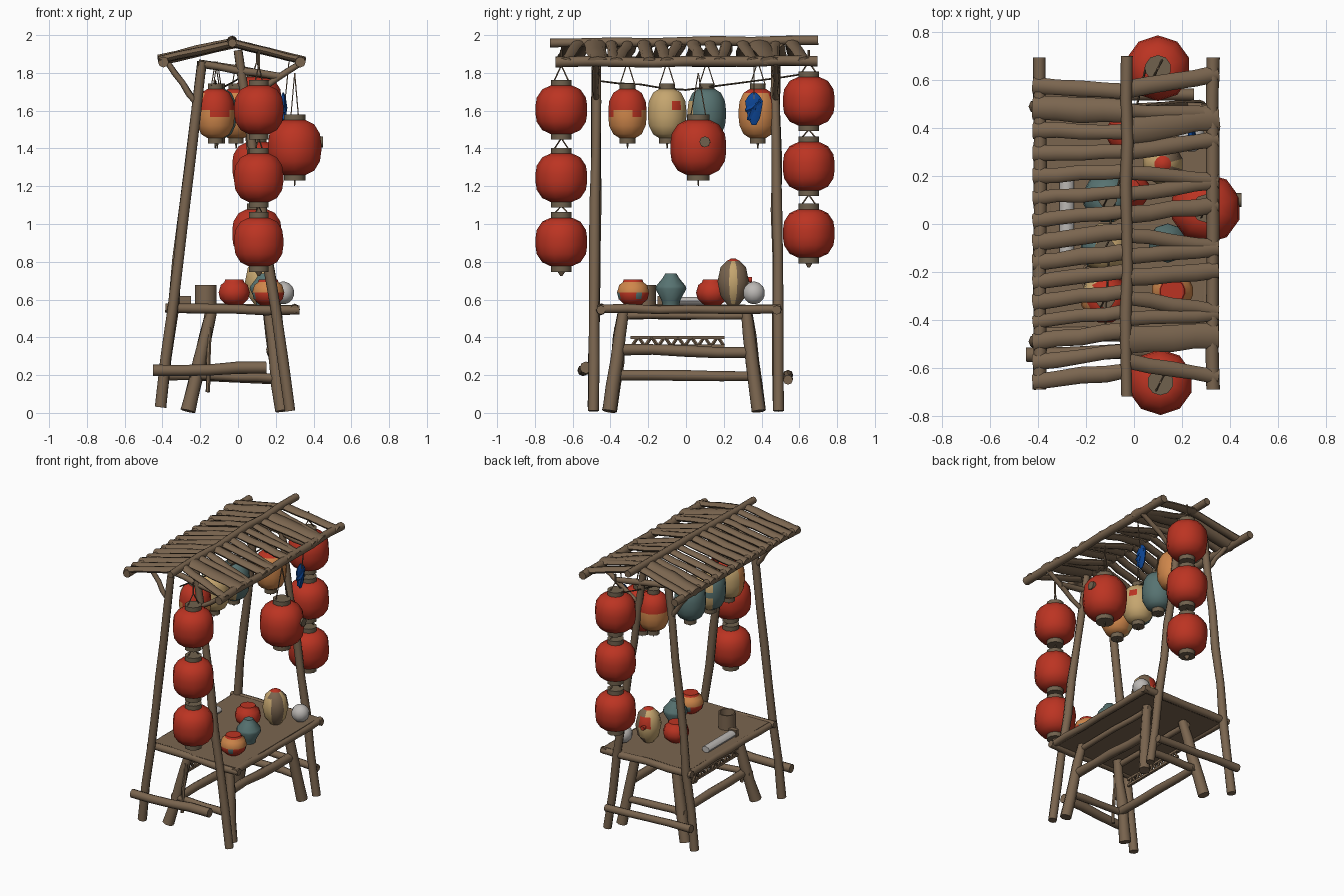
import bpy, bmesh, math, random
from mathutils import Vector

if "Cube" in bpy.data.objects:
    bpy.data.objects.remove(bpy.data.objects["Cube"])

random.seed(4)


def mat(name, c):
    m = bpy.data.materials.new(name)
    m.diffuse_color = (*c, 1)
    m.use_nodes = True
    m.node_tree.nodes["Principled BSDF"].inputs["Base Color"].default_value = m.diffuse_color
    return m


WOOD = mat("brown wood", (0.195, 0.130, 0.078))
RED = mat("red paper", (0.50, 0.034, 0.016))
ORANGE = mat("orange paper", (0.62, 0.24, 0.07))
YELLOW = mat("straw yellow", (0.56, 0.38, 0.16))
TEAL = mat("dull teal", (0.095, 0.17, 0.165))
BLUE = mat("deep blue", (0.004, 0.06, 0.30))
GREY = mat("pale grey", (0.50, 0.48, 0.46))
CAP = mat("grey brown rim", (0.16, 0.12, 0.075))
ROPE = mat("dark rope", (0.09, 0.065, 0.04))


def finish(name, bm, mats):
    bmesh.ops.recalc_face_normals(bm, faces=bm.faces)
    me = bpy.data.meshes.new(name)
    bm.to_mesh(me)
    bm.free()
    for m in mats:
        me.materials.append(m)
    ob = bpy.data.objects.new(name, me)
    bpy.context.collection.objects.link(ob)
    return ob


def skin(bm, rings):
    """Join rings of vertices into a closed, capped tube."""
    n = len(rings[0])
    for a, b in zip(rings, rings[1:]):
        for i in range(n):
            bm.faces.new((a[i], a[(i + 1) % n], b[(i + 1) % n], b[i]))
    bm.faces.new(rings[0][::-1])
    bm.faces.new(rings[-1])


def log(name, a, b, r=0.025, r2=None, segs=4, sides=8, wob=0.005, m=WOOD, flat=1):
    """Slightly crooked pole from a to b; flat squashes it vertically."""
    a, b = Vector(a), Vector(b)
    d = (b - a).normalized()
    u = d.cross(Vector((0, 0, 1))) if abs(d.z) < .9 else d.orthogonal()
    u.normalize()
    v = d.cross(u)
    r2 = r if r2 is None else r2
    bm, rings = bmesh.new(), []
    for k in range(segs + 1):
        t = k / segs
        c = a.lerp(b, t)
        if 0 < k < segs:
            c = c + (u * random.uniform(-1, 1) + v * random.uniform(-1, 1) * flat) * wob
        rad = (r + (r2 - r) * t) * (1 + random.uniform(-1, 1) * wob * 15)
        rings.append([bm.verts.new(c + (u * math.cos(w) + v * math.sin(w) * flat) * rad)
                      for w in (2 * math.pi * i / sides for i in range(sides))])
    skin(bm, rings)
    return finish(name, bm, [m])


def lathe(name, loc, profile, mats, rule=None, sides=10, sx=1):
    """Turned shape; rule(centre) picks the material of each face; sx squashes it in x."""
    bm, rings = bmesh.new(), []
    for r, z in profile:
        rings.append([bm.verts.new((loc[0] + r * sx * math.cos(w), loc[1] + r * math.sin(w), loc[2] + z))
                      for w in (2 * math.pi * (i + .5) / sides for i in range(sides))])
    skin(bm, rings)
    if rule:
        for f in bm.faces:
            f.material_index = rule(f.calc_center_median() - Vector(loc))
    return finish(name, bm, mats)


def box(name, lo, hi, m):
    bm = bmesh.new()
    bmesh.ops.create_cube(bm, size=1)
    for v in bm.verts:
        v.co = [(lo[i] + hi[i]) / 2 + v.co[i] * (hi[i] - lo[i]) for i in range(3)]
    return finish(name, bm, [m])


BODY = [(.42, -1), (.74, -.84), (.95, -.5), (1, -.15), (1, .15), (.95, .5), (.74, .84), (.42, 1)]


def lantern(name, x, y, z, r, h, mats, top, rule=None, sides=10):
    lathe(name, (x, y, z), [(a * r, b * h) for a, b in BODY], mats, rule, sides)
    for s in (-1, 1):
        lathe(name + "_rim", (x, y, z + s * (h + .012)), [(.40 * r, -.018), (.40 * r, .018)], [CAP])
        log(name + "_cord", (x + s * .02, y + s * .04, z + h + .02), (x, y, top), .004, segs=1, sides=4, m=WOOD)


# Roof: ridge pole, eave poles and flattened slats
log("ridge_pole", (-.03, -.72, 1.958), (-.03, .70, 1.972), .024, segs=8)
for x in (-.395, .33):
    log("eave_pole", (x, -.69, 1.857), (x, .695, 1.862), .027, segs=8)
for i in range(15):
    y = -.61 + i * .083
    r = .052 if i == 13 else random.uniform(.029, .037)
    log("left_slat", (-.42, y - .05 + max(0, y) * .14, 1.868), (-.02, y, 1.958), r, r * .95, flat=.58)
for i in range(14):
    y = -.57 + i * .087
    r = .056 if i in (1, 11) else random.uniform(.028, .036)
    log("right_slat", (-.03, y, 1.958), (.35, y + .04 * (1 if i % 3 else -1) + y * .05, 1.865),
        r, r * .95, flat=.58 if r < .05 else .4)

# Leaning frames with tie beams, braces and foot rails
for s, yb in ((-1, -.49), (1, .49)):
    yt = .475 * s
    log("left_post", (-.41, yb, .03), (-.19, yt, 1.86), .030, .024, segs=7)
    log("right_post", (.275, yb, .01), (.0, yt, 1.92), .030, .024, segs=7)
    log("tie_beam", (-.21, yt, 1.85), (.22, yt, 1.78), .02)
    log("left_brace", (-.22, yt, 1.64), (-.37, yt, 1.85), .016)
    log("right_brace", (.04, yt, 1.66), (.33, yt, 1.85), .016)
log("front_foot_rail", (-.45, -.545, .225), (.15, -.53, .24), .031)
log("back_foot_rail", (-.42, .54, .20), (.25, .54, .175), .026)
log("hanging_rope", (-.12, -.48, 1.76), (-.1, 0, 1.71), .005, sides=5, m=ROPE)
log("hanging_rope", (-.1, 0, 1.71), (.05, .66, 1.80), .005, sides=5, m=ROPE)

# Table
box("table_top", (-.35, -.455, .54), (.30, .485, .572), WOOD)
for x in (-.355, .30):
    log("table_long_edge", (x, -.47, .55), (x, .50, .55), .023, segs=6)
for y in (-.45, .48):
    log("table_short_edge", (-.385, y, .555), (.325, y, .545), .025)
for s, yb, yt in ((-1, -.405, -.33), (1, .385, .32)):
    log("left_table_leg", (-.265, yb, .01), (-.14, yt, .54), .038, .030)
    log("right_table_leg", (.235, yb, .01), (.16, yt, .54), .038, .030)
    log("leg_side_rail", (-.25, yb * .93, .20), (.22, yb * .93, .18), .024)
    log("apron_rail", (.16 * s, -.35, .515), (.16 * s, .35, .515), .02)
log("upper_stretcher", (.18, -.35, .335), (.18, .34, .32), .03)
log("lower_stretcher", (-.2, -.37, .20), (-.2, .38, .195), .027)
log("loose_twig", (-.16, -.40, .11), (-.15, -.37, .45), .012, sides=6)

# Zigzag fretwork strip
for z in (.355, .40):
    box("fret_bar", (-.205, -.295, z - .008), (-.188, .205, z + .008), WOOD)
for i in range(14):
    y, up = -.285 + i * .035, i % 2
    log("fret_strut", (-.197, y, .355 + .045 * up), (-.197, y + .03, .40 - .045 * up), .009, segs=1, sides=5)

# Strings of red lanterns at both ends
for y, x, zs, top in ((-.66, .11, (1.605, 1.245, .905), 1.84), (.65, .10, (1.65, 1.305, .95), 1.86)):
    prev = top
    for z in zs:
        lantern("red_lantern", x, y, z, .137, .128, [RED], prev)
        prev = z - .15
    log("lantern_tassel", (x, y, zs[-1] - .14), (x, y, zs[-1] - .18), .03, .006, segs=1)
    log("lantern_hook", (x, y, top - .01), (x, y, 1.92), .006, segs=1, sides=5)

# Large lantern under the right eave
lantern("large_red_lantern", .30, .065, 1.405, .148, .145, [RED], 1.80)
log("large_lantern_tail", (.30, .065, 1.25), (.30, .065, 1.20), .006, .003, segs=1, sides=5, m=CAP)
log("lantern_plug", (.425, .10, 1.435), (.449, .10, 1.435), .028, segs=1, m=CAP)

# Row of small painted lanterns
small = [("orange_lantern", -.12, -.31, [ORANGE, RED, YELLOW],
          lambda c: 2 if c.x < -.03 and c.y > 0 else
          int(c.x > -.06 and c.z > (.0 if c.x > -.01 else .03) + .025 * math.sin(c.y * 90))),
         ("yellow_lantern", -.12, -.10, [YELLOW, RED, TEAL],
          lambda c: 2 if c.x < -.05 else int(c.x > .05 and c.y > .02 and 0 < c.z < .08)),
         ("teal_lantern", -.11, .11, [TEAL, YELLOW],
          lambda c: int(c.x > .03 and c.y < -.06 and c.z < .08)),
         ("striped_lantern", -.01, .38, [ORANGE, RED],
          lambda c: int(c.z > .09 or (c.z > .02 and (c.y > .06 or c.x < -.05))))]
for name, x, y, mats, rule in small:
    lantern(name, x, y, 1.585, .105, .13, mats, 1.86, rule, 12)
    log(name + "_tail", (x, y, 1.45), (x, y, 1.40), .010, .003, segs=1, sides=5, m=CAP)

# Thin blue bow hanging at the right
lathe("blue_bow", (.24, .36, 1.61), [(.012, -.085), (.032, -.05), (.042, 0), (.048, .04), (.03, .07), (.012, .085)],
      [BLUE], sides=7, sx=.35)
for y, z in ((.315, 1.60), (.395, 1.655), (.33, 1.55)):
    log("blue_bow_end", (.24, .355, 1.615), (.245, y, z), .022, .010, segs=1, sides=6, m=BLUE)
log("bow_cord", (.25, .36, 1.66), (.27, .36, 1.86), .004, segs=1, sides=4, m=WOOD)

# Goods on the table
JAR = [(.045, 0), (.078, .03), (.087, .065), (.075, .105), (.055, .12), (.05, .135)]
lathe("striped_jar", (.16, -.28, .572), JAR, [RED, ORANGE, TEAL, GREY],
      lambda c: 1 if .08 < c.z < .118 and math.sin(8 * math.atan2(c.y, c.x)) > -.2
      else 2 * int(.04 < c.z < .08 and math.sin(4 * math.atan2(c.y, c.x)) > .8), sides=16)
lathe("red_jar", (-.02, .14, .572), JAR, [RED])
lathe("teal_vase", (.14, -.08, .572),
      [(.045, 0), (.05, .025), (.082, .085), (.078, .10), (.045, .14), (.03, .165)], [TEAL])
lathe("cup", (-.17, -.22, .572), [(.06, 0), (.06, .105), (.05, .105), (.048, .03)], [WOOD])
lathe("straw_melon", (.12, .25, .575),
      [(.035, 0), (.07, .045), (.086, .12), (.07, .195), (.035, .23), (.012, .242)], [YELLOW, RED, WOOD],
      lambda c: 1 if c.z > .225 or (c.y > .05 and c.x < .02 and .1 < c.z < .17)
      else 2 * int(c.x > 0 and abs(c.y) > .02 and c.z < .22), sides=12)
log("melon_knob", (.10, .325, .705), (.10, .35, .705), .015, segs=1, m=RED)
lathe("white_ball", (.24, .36, .635),
      [(.06 * math.sin(a), -.06 * math.cos(a)) for a in (.15 + i * .405 for i in range(8))], [GREY], sides=12)
log("paper_roll", (-.28, -.12, .592), (-.28, .18, .592), .030, segs=1, wob=0, m=GREY, flat=.75)
box("roll_block", (-.31, -.15, .573), (-.25, -.118, .62), WOOD)

# Smooth the round parts while keeping sharp edges
for o in bpy.context.scene.objects:
    o.select_set(True)
    bpy.context.view_layer.objects.active = o
bpy.ops.object.shade_smooth_by_angle(angle=math.radians(46))
